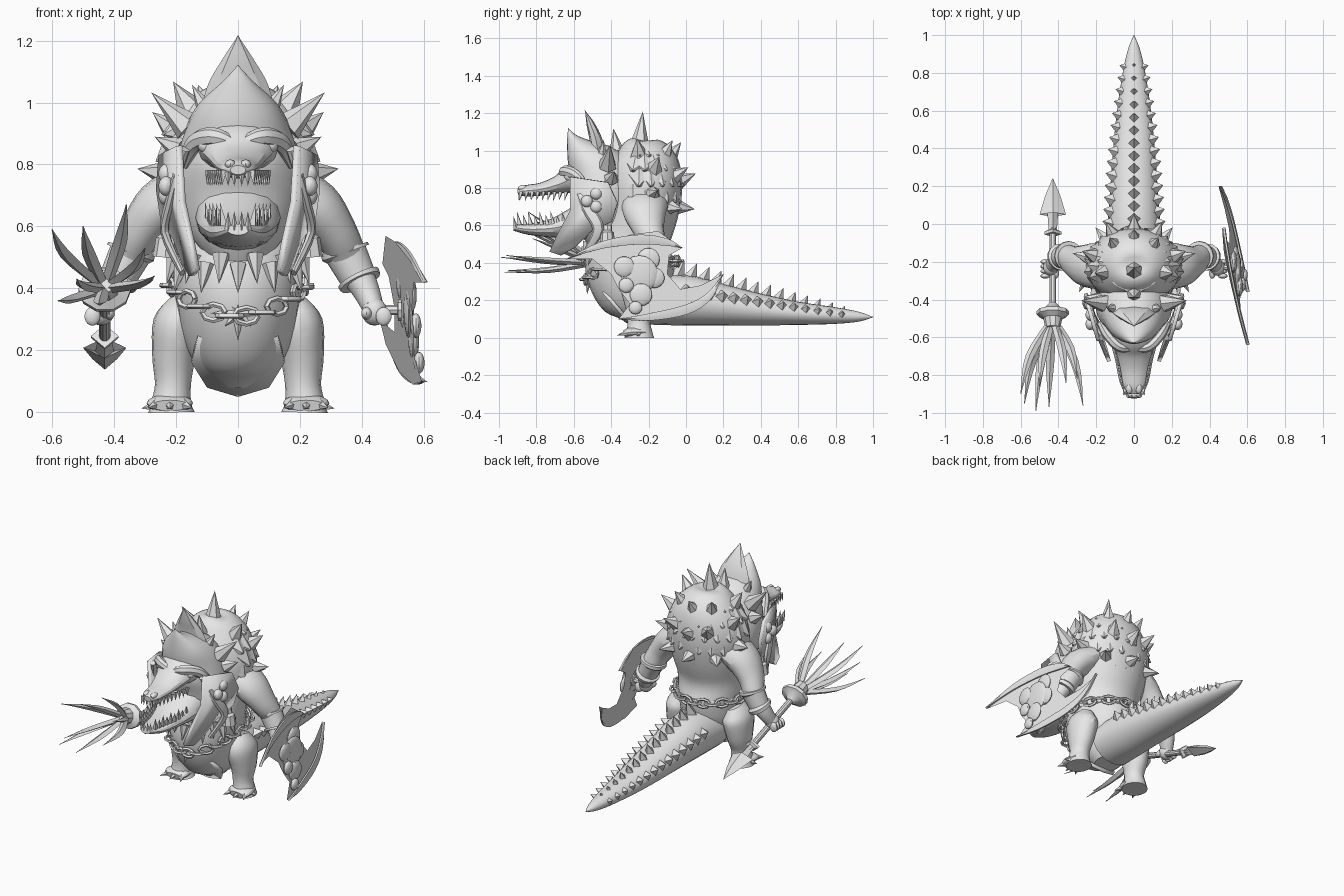
import bpy, bmesh, math
from mathutils import Vector, Matrix

if "Cube" in bpy.data.objects:
    bpy.data.objects.remove(bpy.data.objects["Cube"])

grey = bpy.data.materials.new("plain_grey")
grey.use_nodes = True
grey.diffuse_color = (0.8, 0.8, 0.8, 1)
grey.node_tree.nodes["Principled BSDF"].inputs["Base Color"].default_value = (0.8, 0.8, 0.8, 1)
made = []


def finish(name, bm, mirror=False, closed=True, thick=0):
    if closed:
        bmesh.ops.remove_doubles(bm, verts=bm.verts, dist=0.0001)
        bmesh.ops.recalc_face_normals(bm, faces=bm.faces)
    me = bpy.data.meshes.new(name)
    bm.to_mesh(me)
    bm.free()
    me.materials.append(grey)
    ob = bpy.data.objects.new(name, me)
    bpy.context.scene.collection.objects.link(ob)
    if thick:
        ob.modifiers.new("thickness", "SOLIDIFY").thickness = thick
    if mirror:
        ob.modifiers.new("mirror", "MIRROR").use_axis[0] = True
    made.append(ob)


def smooth_path(pts, steps):
    """Catmull-Rom through tuples of position plus two radii."""
    out = []
    for i in range(len(pts) - 1):
        a, b, c, d = pts[max(i - 1, 0)], pts[i], pts[i + 1], pts[min(i + 2, len(pts) - 1)]
        for s in range(steps):
            t = s / steps
            out.append([q + t / 2 * (r - p + t * (2 * p - 5 * q + 4 * r - e + t * (3 * (q - r) + e - p)))
                        for p, q, r, e in zip(a, b, c, d)])
    return out + [list(pts[-1])]


def add_tube(bm, pts, ref=(1, 0, 0), sides=16, steps=4):
    pts = smooth_path(pts, steps)
    rings = []
    for i, p in enumerate(pts):
        t = Vector(pts[min(i + 1, len(pts) - 1)][:3]) - Vector(pts[max(i - 1, 0)][:3])
        t.normalize()
        u = Vector(ref) - t * t.dot(Vector(ref))
        u.normalize()
        v = t.cross(u)
        ra, rb = max(p[3], 0.002), max(p[4], 0.002)
        rings.append([bm.verts.new(Vector(p[:3]) + u * ra * math.cos(k * math.tau / sides)
                                   + v * rb * math.sin(k * math.tau / sides)) for k in range(sides)])
    for r, s in zip(rings, rings[1:]):
        for k in range(sides):
            n = (k + 1) % sides
            bm.faces.new((r[k], r[n], s[n], s[k]))
    bm.faces.new(rings[0])
    bm.faces.new(rings[-1])


def tube(name, pts, mirror=False, **kw):
    bm = bmesh.new()
    add_tube(bm, pts, **kw)
    finish(name, bm, mirror)


def add_spike(bm, base, way, length, radius, sides=5):
    way = Vector(way).normalized()
    m = Matrix.Translation(Vector(base) + way * length / 2) @ way.to_track_quat("Z", "Y").to_matrix().to_4x4()
    bmesh.ops.create_cone(bm, cap_ends=True, segments=sides, radius1=radius, radius2=0, depth=length, matrix=m)


def balls(name, items, mirror=False):
    bm = bmesh.new()
    for loc, size in items:
        m = Matrix.Translation(loc) @ Matrix.Diagonal((*size, 1))
        bmesh.ops.create_uvsphere(bm, u_segments=14, v_segments=9, radius=1, matrix=m)
    finish(name, bm, mirror)


def sheet(name, outline, place, facing, mirror=False, thick=0):
    bm = bmesh.new()
    f = bm.faces.new([bm.verts.new(place(*p)) for p in outline])
    f.normal_update()
    if f.normal.dot(Vector(facing)) < 0:
        f.normal_flip()
    finish(name, bm, mirror, closed=False, thick=thick)


# Trunk, tail and limbs
tube("torso", [(0, -.24, .09, .08, .08), (0, -.25, .15, .13, .14), (0, -.28, .25, .18, .21), (0, -.3, .4, .205, .24),
               (0, -.28, .54, .22, .2), (0, -.24, .68, .24, .2), (0, -.22, .82, .25, .2),
               (0, -.23, .95, .2, .18), (0, -.25, 1.04, .11, .1), (0, -.25, 1.06, .02, .02)], sides=24)
tube("tail", [(0, -.2, .2, .15, .13), (0, 0, .2, .14, .135), (0, .2, .175, .125, .11), (0, .4, .15, .11, .085),
              (0, .6, .13, .09, .062), (0, .8, .118, .06, .044), (0, .93, .112, .03, .025), (0, 1, .11, 0, 0)], sides=20)
tube("leg", [(.18, -.23, .36, .04, .06), (.195, -.24, .29, .078, .11), (.207, -.24, .18, .07, .09),
             (.21, -.25, .09, .058, .062), (.215, -.25, .03, .065, .07), (.215, -.25, 0, .075, .08)], mirror=True)
tube("foot", [(.215, -.22, .03, .06, .028), (.22, -.29, .03, .075, .028), (.22, -.33, .022, .06, .018)], mirror=True)
bm = bmesh.new()
for k in (-1, 0, 1):
    add_spike(bm, (.22 + k * .045, -.31, .025), (k * .5, -1, -.2), .06, .02)
add_spike(bm, (.265, -.25, .022), (1, -.3, -.2), .05, .02)
finish("toe_claws", bm, True)
tube("arm", [(.17, -.22, .72, .125, .08), (.25, -.22, .665, .115, .085), (.315, -.2, .58, .085, .07),
             (.36, -.17, .49, .06, .06), (.41, -.19, .4, .05, .045), (.435, -.22, .34, .042, .035)],
     mirror=True, ref=(0, 1, 0))
tube("bracer", [(.343, -.17, .53, .078, .078), (.347, -.17, .515, .08, .08), (.35, -.17, .51, .068, .068),
                (.385, -.175, .44, .06, .06), (.388, -.175, .435, .072, .072), (.395, -.18, .42, .07, .07)],
     mirror=True, ref=(0, 1, 0), steps=1)
balls("hand", [((.44, -.23, .325), (.042, .045, .045))]
      + [((.47, -.2 - k * .025, .31), (.026, .014, .03)) for k in range(4)]
      + [((.415, -.26, .32), (.018, .03, .02))], mirror=True)

# Tail ridges
bm = bmesh.new()
for i in range(14):
    y = -.05 + i * .068
    add_spike(bm, (0, y, .31 - .21 * y), (0, .45, 1), .105 - .005 * i, .046 - .002 * i, 4)
finish("tail_ridge", bm)
bm = bmesh.new()
for i in range(14):
    y = i * .064
    w = .135 - .02 * y - .09 * y * y
    add_spike(bm, (w * .85, y, .25 - .15 * y), (1, .3, .5), .06 - .002 * i, .042 - .0016 * i, 4)
finish("tail_side_spikes", bm, True)

# Back shell: overlapping scales with large spikes
def on_shell(az, el):
    az, el = math.radians(az), math.radians(el)
    n = Vector((math.cos(az) * math.cos(el), math.sin(az) * math.cos(el), math.sin(el)))
    return Vector((0, -.23, .8)) + Vector((n.x * .235, n.y * .19, n.z * .24)), n

bm = bmesh.new()
for row in range(6):
    el = -48 + row * 20
    for k in range(6):
        p, n = on_shell(-15 + k * 18 + 9 * (row % 2), el)
        add_spike(bm, p - n * .03, n + Vector((0, 0, -.7)), .075, .07, 6)
finish("shell_scales", bm, True)
for name, spots in (("middle", ((90, -25), (90, 8), (90, 42))),
                    ("side", ((50, -25), (62, 14), (15, -8), (20, 25), (55, 45), (-10, 48)))):
    bm = bmesh.new()
    for az, el in spots:
        p, n = on_shell(az, el)
        add_spike(bm, p - n * .01, n + Vector((0, 0, .3)), .115, .052, 6)
    finish("shell_spikes_" + name, bm, name == "side")
bm = bmesh.new()
add_spike(bm, (0, -.25, 1.02), (0, .1, 1), .19, .055, 6)
add_spike(bm, (0, -.37, 1), (0, -.15, 1), .12, .04, 6)
add_spike(bm, (0, -.25, 1.01), (0, 0, 1), .06, .13, 6)
finish("top_spikes", bm)

# Head, hood and crests
tube("hood", [(0, -.42, .5, .1, .1), (0, -.43, .6, .17, .14), (0, -.43, .75, .205, .17), (0, -.47, .88, .18, .17),
              (0, -.55, .98, .13, .1), (0, -.605, 1.06, .055, .035), (0, -.63, 1.12, 0, 0)], sides=20)
tube("rear_crest", [(0, -.46, .92, .13, .05), (0, -.48, 1.05, .1, .035), (0, -.51, 1.14, .05, .022),
                    (0, -.54, 1.215, 0, 0)], sides=8)
tube("upper_jaw", [(0, -.48, .86, .14, .12), (0, -.6, .85, .125, .085), (0, -.68, .82, .095, .05),
                   (0, -.77, .795, .072, .035), (0, -.86, .785, .055, .03), (0, -.9, .782, .025, .015)])
tube("lower_jaw", [(0, -.48, .64, .14, .13), (0, -.6, .61, .13, .085), (0, -.72, .585, .1, .05),
                   (0, -.84, .58, .075, .03), (0, -.92, .59, .035, .018)])
tube("brow", [(.02, -.66, .87, .02, .02), (.08, -.65, .89, .03, .025), (.14, -.59, .87, .03, .025),
              (.175, -.53, .8, .02, .02)], mirror=True, ref=(0, 0, 1), sides=8)
balls("eyes_and_nostrils", [((.1, -.62, .86), (.03, .03, .025)), ((.025, -.87, .8), (.018, .03, .016))], True)
bm = bmesh.new()
for i in range(9):
    y = -.64 - i * .03
    w = .095 - .006 * i
    add_spike(bm, (w, y, .78), (.1, -.2, -1), .05, .013, 4)
    add_spike(bm, (w, y - .01, .605), (.15, -.2, 1), .075 - .02 * (i % 2), .015, 4)
for i in range(2):
    add_spike(bm, (.012 + .02 * i, -.885, .775), (0, -.2, -1), .045, .012, 4)
    add_spike(bm, (.012 + .02 * i, -.91, .59), (0, -.2, 1), .06, .012, 4)
finish("teeth", bm, True)
bm = bmesh.new()
add_spike(bm, (.16, -.42, .92), (.8, .1, .75), .165, .05, 6)
add_spike(bm, (.1, -.45, .97), (.5, .1, .9), .1, .035, 6)
add_spike(bm, (.19, -.4, .85), (1, .2, .5), .09, .04, 6)
finish("hood_horns", bm, True)

# Cheek guards with studs
sheet("cheek_guard", [(-.62, .86), (-.42, .83), (-.37, .72), (-.4, .62), (-.52, .56), (-.6, .48), (-.67, .44),
                      (-.73, .46), (-.69, .55), (-.62, .68)],
      lambda y, z: (.225 + (y + .5) * .3 + (z - .7) * .06, y, z), (1, 0, 0), True, .02)
balls("cheek_studs", [((.232, y, z), (.025, .032, .032)) for y, z in ((-.53, .73), (-.48, .77), (-.48, .7))], True)
tube("guard_strap", [(.17, -.6, .85, .015, .02), (.215, -.53, .7, .015, .03), (.235, -.47, .58, .015, .03),
                     (.18, -.54, .45, .01, .015)], mirror=True, sides=8)

# Chain, tooth necklace, pouches and lower armour
bm = bmesh.new()
for i in range(26):
    a = i * math.tau / 26
    front = max(0, -math.sin(a))
    c = Vector((.22 * math.cos(a), -.29 + .25 * math.sin(a), .41 - .1 * front * front))
    link = []
    flat = Vector((math.cos(a), math.sin(a), 0)) if i % 2 else Vector((0, 0, 1))
    along = Vector((-math.sin(a), math.cos(a), 0))
    for k in range(9):
        q = c + along * .04 * math.cos(k * math.pi / 4) + flat * .026 * math.sin(k * math.pi / 4)
        link.append((*q, .009, .009))
    add_tube(bm, link, ref=along.cross(flat), sides=5, steps=1)
finish("chain_belt", bm)
bm = bmesh.new()
for i in range(11):
    a = math.radians(-165 + i * 15)
    p = Vector((.21 * math.cos(a), -.3 + .23 * math.sin(a), .51 - .03 * (i % 2)))
    add_spike(bm, p, (math.cos(a) * .3, math.sin(a) * .3, -1), .1, .03, 6)
finish("tooth_necklace", bm)
bm = bmesh.new()
for k in range(8):
    a = k * math.tau / 8
    add_spike(bm, (0, -.52, .32), (math.cos(a), -.1, math.sin(a)), .09 - .03 * (k % 2), .02, 4)
finish("star_clasp", bm)
tube("pouch", [(.22, -.42, .6, .025, .025), (.225, -.42, .57, .025, .025), (.23, -.42, .56, .035, .035),
               (.235, -.42, .5, .04, .04)], mirror=True, sides=8, steps=1)
sheet("groin_plate", [(-.13, .24), (-.15, .16), (-.1, .08), (0, .05), (.1, .08), (.15, .16), (.13, .24)],
      lambda x, z: (x, -.5 + (.3 - z) * .85, z), (0, -1, -1), thick=.02)

# Clawed spear in the right hand
def on_shaft(y, a, b):
    return (-.43, y, .14 + (.24 - y) * .36, a, b)

tube("spear_shaft", [on_shaft(.05, .018, .018), on_shaft(-.5, .018, .018)], sides=10)
tube("spear_point", [on_shaft(.24, 0, 0), on_shaft(.15, .04, .025), on_shaft(.05, .07, .035),
                     on_shaft(.08, .03, .03), on_shaft(-.03, .022, .022), on_shaft(-.04, .045, .04),
                     on_shaft(-.055, .045, .04)], sides=4, steps=1)
tube("spear_collar", [on_shaft(-.42, .02, .02), on_shaft(-.45, .05, .05), on_shaft(-.46, .085, .075),
                      on_shaft(-.48, .085, .075), on_shaft(-.5, .05, .05), on_shaft(-.55, .04, .04)], sides=10, steps=1)
bm = bmesh.new()
hub = Vector((-.43, -.5, .4))
for tip in ((-.6, -.9, .59), (-.36, -.84, .67), (-.27, -.96, .44), (-.52, -.99, .43),
            (-.58, -.95, .36), (-.3, -.82, .53), (-.45, -.97, .35), (-.5, -.86, .6)):
    tip = Vector(tip)
    mid = hub.lerp(tip, .5) + Vector(((tip.x - hub.x) * .22, 0, (tip.z - hub.z) * .1 - .01))
    add_tube(bm, [(*hub, .016, .016), (*mid, .022, .014), (*tip, 0, 0)], sides=4)
finish("spear_claws", bm)

# Shield in the left hand: thin shell, two blades, knobbly boss
def on_shield(y, z, out=0):
    return (.525 - .19 * (y + .2) - .165 * (z - .33) + out, y, z)

sheet("shield_face", [(-.64, .42), (-.5, .49), (-.3, .55), (-.15, .57), (-.02, .48), (-.09, .44), (-.1, .34),
                      (-.03, .26), (.08, .28), (.2, .34), (.15, .22), (0, .13), (-.2, .09), (-.36, .1),
                      (-.3, .18), (-.36, .26), (-.4, .34), (-.5, .42)], on_shield, (1, 0, 0))
for name, path in (("upper_blade", ((-.64, .42), (-.45, .495), (-.25, .525), (-.1, .51), (-.02, .48))),
                   ("lower_blade", ((-.36, .1), (-.2, .11), (0, .15), (.12, .22), (.2, .34)))):
    widths = (0, .022, .03, .022, 0)
    tube(name, [(*on_shield(y, z, .01), .009, w) for (y, z), w in zip(path, widths)], sides=6)
balls("shield_boss", [(on_shield(y, z, .018), (.018, r, r)) for y, z, r in
                      ((-.25, .34, .1), (-.33, .38, .055), (-.2, .42, .06), (-.17, .32, .055), (-.24, .23, .06),
                       (-.32, .28, .04), (-.27, .16, .035))])
tube("shield_grip", [(.42, -.23, .33, .016, .016), (.515, -.23, .33, .016, .016), (.516, -.23, .33, .035, .035),
                     (.528, -.23, .33, .035, .035)], ref=(0, 0, 1), sides=8, steps=1)

# Smooth shading with sharp edges kept
bpy.ops.object.select_all(action="DESELECT")
for ob in made:
    ob.select_set(True)
bpy.context.view_layer.objects.active = made[0]
bpy.ops.object.shade_smooth_by_angle()
